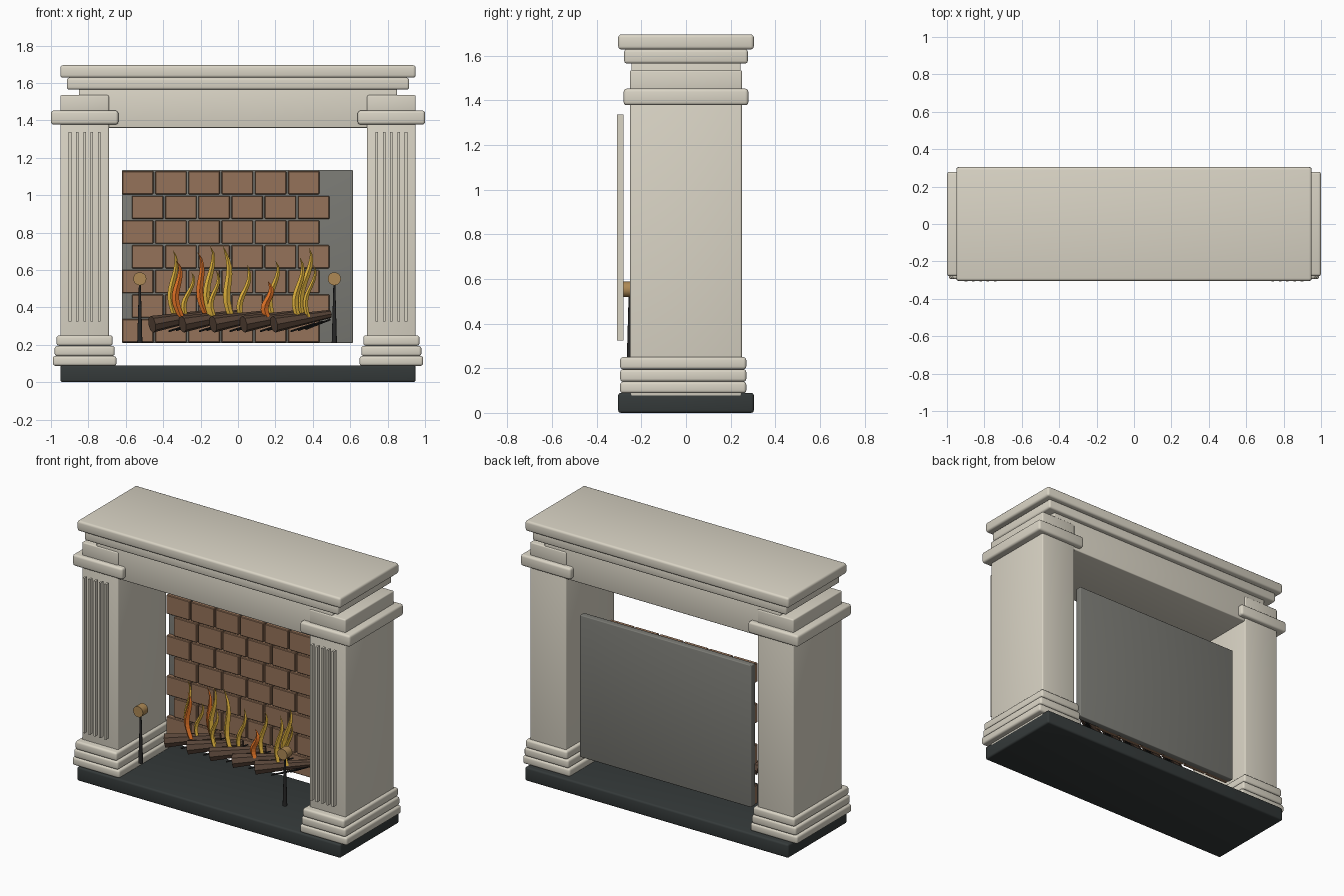
import bpy, bmesh, math, random
from mathutils import Vector

if "Cube" in bpy.data.objects:
    bpy.data.objects.remove(bpy.data.objects["Cube"])

random.seed(4)


def material(name, rgb):
    m = bpy.data.materials.new(name)
    m.diffuse_color = (*rgb, 1)
    m.use_nodes = True
    m.node_tree.nodes["Principled BSDF"].inputs["Base Color"].default_value = m.diffuse_color
    return m


STONE = material("stone", (0.70, 0.66, 0.56))
SLATE = material("slate", (0.035, 0.042, 0.042))
MORTAR = material("mortar", (0.20, 0.20, 0.18))
BRICK = material("brick", (0.30, 0.17, 0.10))
BARK = material("bark", (0.10, 0.06, 0.04))
IRON = material("iron", (0.02, 0.02, 0.02))
BRASS = material("brass", (0.42, 0.25, 0.09))
YELLOW = material("yellow_flame", (0.80, 0.48, 0.05))
ORANGE = material("orange_flame", (0.80, 0.18, 0.02))


def finish(name, bm, mat):
    bmesh.ops.recalc_face_normals(bm, faces=bm.faces)
    me = bpy.data.meshes.new(name)
    bm.to_mesh(me)
    bm.free()
    me.materials.append(mat)
    ob = bpy.data.objects.new(name, me)
    bpy.context.collection.objects.link(ob)
    return ob


def smooth(ob, angle=40):
    bpy.ops.object.select_all(action='DESELECT')
    ob.select_set(True)
    bpy.context.view_layer.objects.active = ob
    bpy.ops.object.shade_smooth_by_angle(angle=math.radians(angle))


def add_box(bm, x, y, z):
    vs = bmesh.ops.create_cube(bm, size=1)['verts']
    for v in vs:
        v.co = [(a + b) / 2 + c * (b - a) for (a, b), c in zip((x, y, z), v.co)]


def block(name, x, y, z, mat, bevel=0.0):
    bm = bmesh.new()
    add_box(bm, x, y, z)
    if bevel:
        bmesh.ops.bevel(bm, geom=bm.edges[:], offset=bevel, segments=3, profile=0.5, affect='EDGES')
    ob = finish(name, bm, mat)
    if bevel:
        smooth(ob)
    return ob


def rod(name, a, b, r1, r2, mat, sides=16):
    a, b = Vector(a), Vector(b)
    bm = bmesh.new()
    bmesh.ops.create_cone(bm, cap_ends=True, segments=sides, radius1=r1, radius2=r2, depth=(b - a).length)
    q = (b - a).to_track_quat('Z', 'Y')
    for v in bm.verts:
        v.co = q @ v.co + (a + b) / 2
    return finish(name, bm, mat)


# hearth, lintel and mantel shelves
block("hearth", (-0.95, 0.95), (-0.304, 0.304), (0, 0.09), SLATE, 0.012)
block("lintel", (-0.85, 0.85), (-0.245, 0.245), (1.36, 1.568), STONE, 0.006)
block("lower_shelf", (-0.915, 0.915), (-0.277, 0.277), (1.565, 1.628), STONE, 0.012)
block("top_shelf", (-0.95, 0.95), (-0.304, 0.304), (1.628, 1.695), STONE, 0.014)

# pillars with stepped bases, capitals and raised strips
for side, s in (("left", -1), ("right", 1)):
    def span(a, b):
        return tuple(sorted((s * a, s * b)))
    block(side + "_pillar", span(0.69, 0.95), (-0.25, 0.25), (0.07, 1.40), STONE, 0.008)
    for i, (a, b, z0, z1) in enumerate(((0.65, 0.99, 0.088, 0.14),
                                        (0.66, 0.98, 0.14, 0.195),
                                        (0.67, 0.97, 0.195, 0.25))):
        block(f"{side}_base_step_{i}", span(a, b), (-0.295, 0.27), (z0, z1), STONE, 0.013)
    block(side + "_capital", span(0.64, 1.0), (-0.279, 0.279), (1.378, 1.452), STONE, 0.014)
    block(side + "_upper_block", span(0.69, 0.95), (-0.251, 0.251), (1.44, 1.535), STONE, 0.008)
    bm = bmesh.new()
    for i in range(5):
        x = s * (0.82 + (i - 2) * 0.039)
        add_box(bm, (x - 0.007, x + 0.007), (-0.308, -0.28), (0.325, 1.337))
    finish(side + "_flute_strips", bm, STONE)

# fireback plate and staggered bricks
block("fireback", (-0.62, 0.615), (0.173, 0.215), (0.21, 1.135), MORTAR, 0.005)
bm = bmesh.new()
for row in range(7):
    for col in range(6):
        x = -0.62 + (row % 2) * 0.053 + col * 0.1775
        z = 0.213 + row * 0.132
        add_box(bm, (x, x + 0.168), (0.145, 0.178), (z, z + 0.124))
bmesh.ops.bevel(bm, geom=bm.edges[:], offset=0.004, segments=1, affect='EDGES')
finish("bricks", bm, BRICK)

# row of slanting logs with thin twigs beneath
for i in range(5):
    x = -0.46 + i * 0.163
    rod(f"log_{i}", (x, -0.09, 0.31), (x + 0.30, 0.05, 0.365), 0.045, 0.022, BARK, 8)
    for j in range(3):
        d = 0.04 * j
        rod(f"twig_{i}_{j}", (x + 0.09 + d, -0.06 + d, 0.272 + 0.006 * j),
            (x + 0.22 + d, 0.02 + d, 0.315 + 0.01 * j), 0.005, 0.005, IRON, 6)

# firedogs
for side, x in (("left", -0.525), ("right", 0.515)):
    smooth(rod(side + "_firedog_post", (x, -0.252, 0.21), (x, -0.252, 0.53), 0.014, 0.005, IRON, 12))
    smooth(rod(side + "_firedog_knob", (x, -0.28, 0.553), (x, -0.225, 0.553), 0.035, 0.035, BRASS, 20))


def flame(name, x, lean, height, width, y, mat):
    # wavy tapering blade with a diamond section
    bm = bmesh.new()
    phase = random.uniform(-0.4, 0.4)
    rings = []
    n = 10
    for k in range(n):
        t = k / n
        w = width * (0.55 + 0.9 * t) * (1 - t) ** 0.8
        cx = x + lean * t - 0.018 * math.sin(t * 6.0 + phase)
        z = 0.35 + height * t
        rings.append([bm.verts.new(p) for p in ((cx - w, y, z), (cx, y - w * 0.8, z),
                                                (cx + w, y, z), (cx, y + w * 0.8, z))])
    tip = bm.verts.new((x + lean, y, 0.35 + height))
    bm.faces.new(rings[0])
    for a, b in zip(rings, rings[1:]):
        for j in range(4):
            bm.faces.new((a[j], a[(j + 1) % 4], b[(j + 1) % 4], b[j]))
    for j in range(4):
        bm.faces.new((rings[-1][j], rings[-1][(j + 1) % 4], tip))
    finish(name, bm, mat)


# flame tongues: base x, lean, height, half width, y, colour
FLAMES = [(-0.34, -0.01, 0.36, 0.027, -0.02, YELLOW), (-0.31, -0.02, 0.30, 0.032, -0.05, ORANGE),
          (-0.28, 0.03, 0.24, 0.024, -0.02, YELLOW), (-0.17, -0.05, 0.35, 0.030, -0.01, ORANGE),
          (-0.15, 0.00, 0.38, 0.030, -0.04, YELLOW), (-0.13, 0.01, 0.25, 0.024, -0.06, YELLOW),
          (-0.03, -0.05, 0.38, 0.032, -0.03, YELLOW), (0.02, 0.03, 0.28, 0.026, -0.01, YELLOW),
          (0.16, 0.00, 0.19, 0.034, -0.05, ORANGE), (0.18, 0.02, 0.30, 0.028, -0.01, YELLOW),
          (0.32, 0.01, 0.32, 0.028, -0.04, YELLOW), (0.34, 0.04, 0.37, 0.032, -0.01, YELLOW),
          (0.37, 0.03, 0.28, 0.022, -0.03, YELLOW)]
for i, f in enumerate(FLAMES):
    flame(f"flame_{i}", *f)
